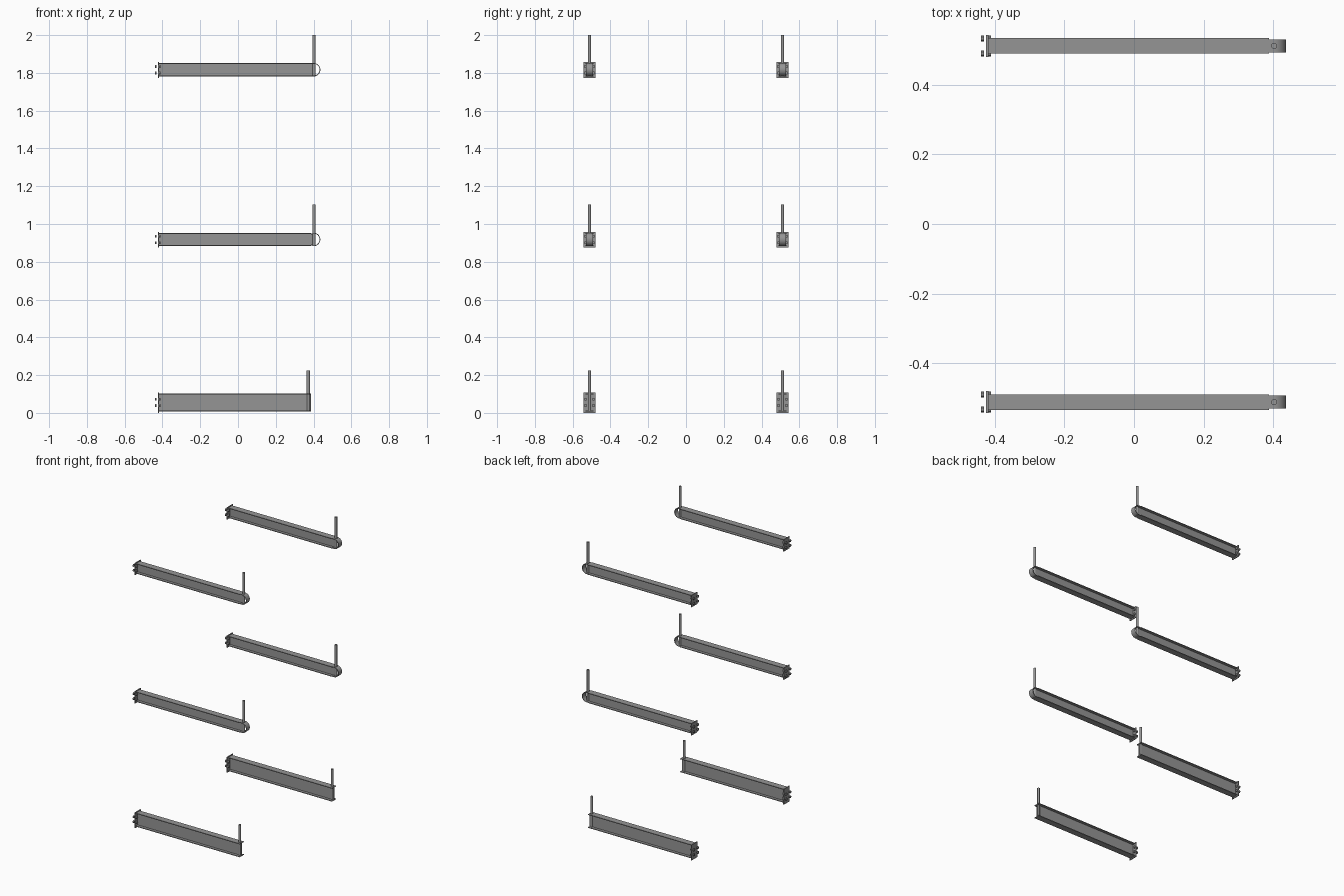
import bpy, bmesh, math
from mathutils import Matrix, Vector

if "Cube" in bpy.data.objects:
    bpy.data.objects.remove(bpy.data.objects["Cube"])

YC = 0.511       # sideways position of each arm

# dark grey painted steel
steel = bpy.data.materials.new("dark_steel")
steel.diffuse_color = (0.3, 0.3, 0.3, 1)
steel.use_nodes = True
steel.node_tree.nodes["Principled BSDF"].inputs["Base Color"].default_value = steel.diffuse_color


def finish(bm, name, smooth=False):
    bmesh.ops.recalc_face_normals(bm, faces=bm.faces)
    me = bpy.data.meshes.new(name)
    bm.to_mesh(me)
    bm.free()
    me.materials.append(steel)
    ob = bpy.data.objects.new(name, me)
    bpy.context.collection.objects.link(ob)
    if smooth:
        bpy.ops.object.select_all(action='DESELECT')
        ob.select_set(True)
        bpy.context.view_layer.objects.active = ob
        bpy.ops.object.shade_smooth_by_angle()
    return ob


def box(name, x0, x1, y0, y1, z0, z1):
    bm = bmesh.new()
    bmesh.ops.create_cube(bm, size=1)
    bmesh.ops.scale(bm, vec=(x1 - x0, y1 - y0, z1 - z0), verts=bm.verts)
    bmesh.ops.translate(bm, vec=((x0 + x1) / 2, (y0 + y1) / 2, (z0 + z1) / 2), verts=bm.verts)
    return finish(bm, name)


def cylinder(name, radius, length, sides, center, along_x=False, smooth=False):
    bm = bmesh.new()
    bmesh.ops.create_cone(bm, cap_ends=True, segments=sides, radius1=radius,
                          radius2=radius, depth=length)
    rot = Matrix.Rotation(math.pi / 2, 4, 'Y') if along_x else Matrix()
    bmesh.ops.transform(bm, matrix=Matrix.Translation(center) @ rot, verts=bm.verts)
    return finish(bm, name, smooth)


def extrude_xz(name, pts, y0, y1, smooth=False):
    bm = bmesh.new()
    face = bm.faces.new([bm.verts.new((x, y0, z)) for x, z in pts])
    res = bmesh.ops.extrude_face_region(bm, geom=[face])
    verts = [v for v in res['geom'] if isinstance(v, bmesh.types.BMVert)]
    bmesh.ops.translate(bm, vec=(0, y1 - y0, 0), verts=verts)
    return finish(bm, name, smooth)


def arm(label, yc, z0, z1, post_x, post_top, rounded):
    x0, x1 = -0.418, 0.387
    half, t = 0.022, 0.005
    # I-beam: two flanges and a central web
    box(label + "_top_flange", x0, x1, yc - half, yc + half, z1 - t, z1)
    box(label + "_bottom_flange", x0, x1, yc - half, yc + half, z0, z0 + t)
    web_end = 0.404 if rounded else x1
    box(label + "_web", x0, web_end, yc - 0.003, yc + 0.003, z0 + t, z1 - t)
    # mounting plate with bolt heads on both sides of the missing upright
    box(label + "_mounting_plate", -0.424, -0.418, yc - 0.032, yc + 0.032, z0 - 0.008, z1 + 0.005)
    mid = (z0 + z1) / 2
    for sy in (-1, 1):
        for sz in (-1, 1):
            y, z = yc + sy * 0.0215, mid + sz * 0.017
            cylinder(label + "_bolt_head", 0.0088, 0.008, 6, Vector((-0.435, y, z)), True)
            cylinder(label + "_nut", 0.0088, 0.008, 6, Vector((-0.414, y, z)), True)
    # upright stop pin
    cylinder(label + "_stop_pin", 0.0085, post_top - z0, 24,
             Vector((post_x, yc, (post_top + z0) / 2)), smooth=True)
    # thin bent strap around the tip
    if rounded:
        r = (z1 - z0) / 2
        cx = 0.436 - r
        angles = [math.pi * (i / 20 - 0.5) for i in range(21)]

        def arc(rad):
            pts = [(cx + rad * math.cos(a), mid + rad * math.sin(a)) for a in angles]
            return [(x1, mid - rad)] + pts + [(x1, mid + rad)]

        extrude_xz(label + "_end_strap", arc(r) + arc(r - 0.004)[::-1],
                   yc - 0.019, yc + 0.019, True)


for side, yc in (("front", -YC), ("back", YC)):
    arm(side + "_base", yc, 0.008, 0.103, 0.372, 0.225, False)
    arm(side + "_middle_arm", yc, 0.883, 0.953, 0.402, 1.104, True)
    arm(side + "_upper_arm", yc, 1.782, 1.852, 0.402, 2.0, True)
